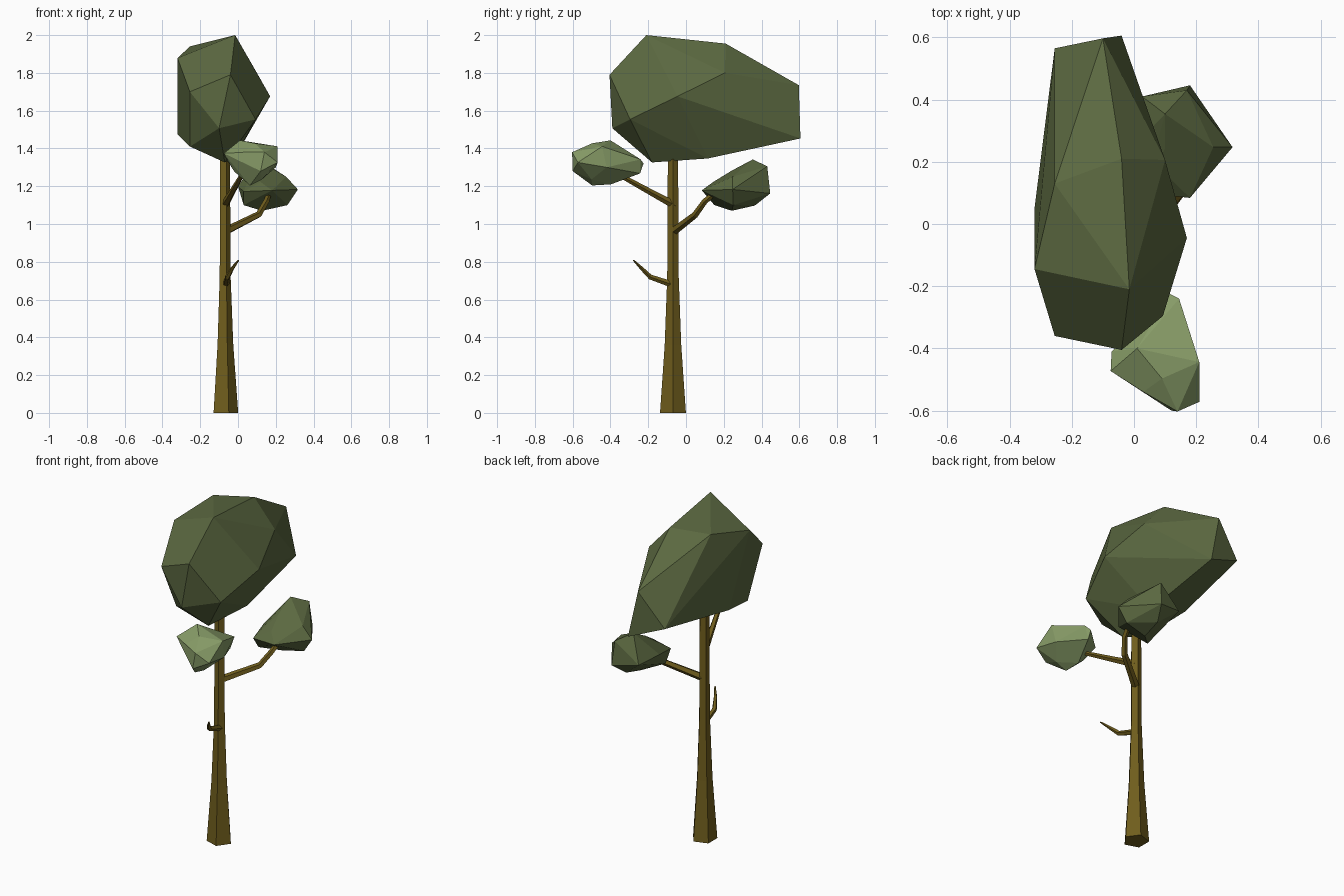
import bpy, bmesh
from math import cos, sin, pi
from mathutils import Vector


def material(name, rgb):
    m = bpy.data.materials.new(name)
    m.diffuse_color = (*rgb, 1)
    return m


BARK = material("bark", (0.16, 0.11, 0.012))
DARK = material("dark_leaf", (0.105, 0.14, 0.052))
LIGHT = material("light_leaf", (0.25, 0.34, 0.14))


def finish(name, bm, mat):
    bmesh.ops.recalc_face_normals(bm, faces=bm.faces)
    me = bpy.data.meshes.new(name)
    bm.to_mesh(me)
    bm.free()
    me.materials.append(mat)
    bpy.context.collection.objects.link(bpy.data.objects.new(name, me))


def foliage(name, points, mat):
    """Faceted clump: convex hull around a few corner points."""
    bm = bmesh.new()
    for p in points:
        bm.verts.new(p)
    res = bmesh.ops.convex_hull(bm, input=bm.verts)
    loose = [v for v in bm.verts if not v.link_faces]
    bmesh.ops.delete(bm, geom=loose, context='VERTS')
    bmesh.ops.dissolve_limit(bm, angle_limit=0.08, verts=bm.verts, edges=bm.edges)
    finish(name, bm, mat)


def limb(name, path, radii, sides):
    """Tapered tube along a path; rings lie across the path direction."""
    bm = bmesh.new()
    pts = [Vector(p) for p in path]
    rings = []
    for i, (p, r) in enumerate(zip(pts, radii)):
        d = (pts[min(i + 1, len(pts) - 1)] - pts[max(i - 1, 0)]).normalized()
        v = d.cross(Vector((1, 0, 0))).normalized()
        u = v.cross(d)
        rings.append([bm.verts.new(p + r * (cos(2 * pi * k / sides) * u + sin(2 * pi * k / sides) * v))
                      for k in range(sides)])
    for a, b in zip(rings, rings[1:]):
        for k in range(sides):
            n = (k + 1) % sides
            bm.faces.new((a[k], a[n], b[n], b[k]))
    bm.faces.new(rings[0])
    bm.faces.new(rings[-1])
    finish(name, bm, BARK)


# Five-sided trunk, flared at the base
C = (-0.071, -0.069)
limb("trunk", [(*C, 0), (*C, 0.36), (*C, 0.72), (*C, 1.45)], [0.072, 0.046, 0.032, 0.028], 5)

# Branches
limb("back_branch", [(-0.06, -0.06, 0.965), (0.11, 0.05, 1.05), (0.15, 0.10, 1.12), (0.17, 0.17, 1.18)],
     [0.022, 0.018, 0.016, 0.013], 5)
limb("front_branch", [(-0.07, -0.06, 1.10), (-0.03, -0.19, 1.17), (0.03, -0.38, 1.275)],
     [0.022, 0.017, 0.012], 5)
limb("bare_twig", [(-0.065, -0.06, 0.675), (-0.055, -0.19, 0.72), (-0.03, -0.235, 0.765), (0.003, -0.278, 0.808)],
     [0.018, 0.014, 0.010, 0.004], 5)

# Large crown
foliage("crown", [
    (-0.015, -0.21, 2.0), (-0.04, 0.21, 1.955), (0.10, 0.206, 1.80), (-0.255, 0.13, 1.94),
    (-0.04, -0.405, 1.79), (-0.255, -0.36, 1.70), (-0.10, -0.39, 1.507), (0.093, -0.296, 1.554),
    (0.17, -0.045, 1.676), (-0.32, -0.145, 1.878), (-0.32, 0.05, 1.475), (-0.254, -0.22, 1.41),
    (-0.07, -0.18, 1.326), (-0.02, 0.116, 1.347), (-0.255, 0.565, 1.54), (-0.10, 0.597, 1.735),
    (-0.04, 0.606, 1.453)], DARK)

# Small clump on the back branch
foliage("back_clump", [
    (0.317, 0.247, 1.183), (0.255, 0.247, 1.25), (0.18, 0.084, 1.178), (0.17, 0.43, 1.305),
    (0.18, 0.446, 1.162), (0.026, 0.41, 1.19), (0.10, 0.354, 1.342), (0.262, 0.25, 1.10),
    (0.127, 0.243, 1.07), (0.14, 0.365, 1.098), (0.03, 0.15, 1.10), (0.03, 0.10, 1.172),
    (0.12, 0.143, 1.222), (0.0, 0.25, 1.20), (0.10, 0.243, 1.283)], DARK)

# Small light clump on the front branch
foliage("front_clump", [
    (0.01, -0.40, 1.443), (0.21, -0.444, 1.411), (0.21, -0.572, 1.326), (0.14, -0.603, 1.38),
    (0.12, -0.60, 1.28), (-0.075, -0.473, 1.374), (-0.072, -0.41, 1.36), (0.03, -0.54, 1.38),
    (0.09, -0.497, 1.427), (0.145, -0.24, 1.342), (0.116, -0.225, 1.32), (0.12, -0.243, 1.268),
    (0.063, -0.497, 1.204), (0.06, -0.397, 1.21), (0.127, -0.50, 1.236), (-0.02, -0.45, 1.278),
    (0.20, -0.42, 1.30)], LIGHT)
